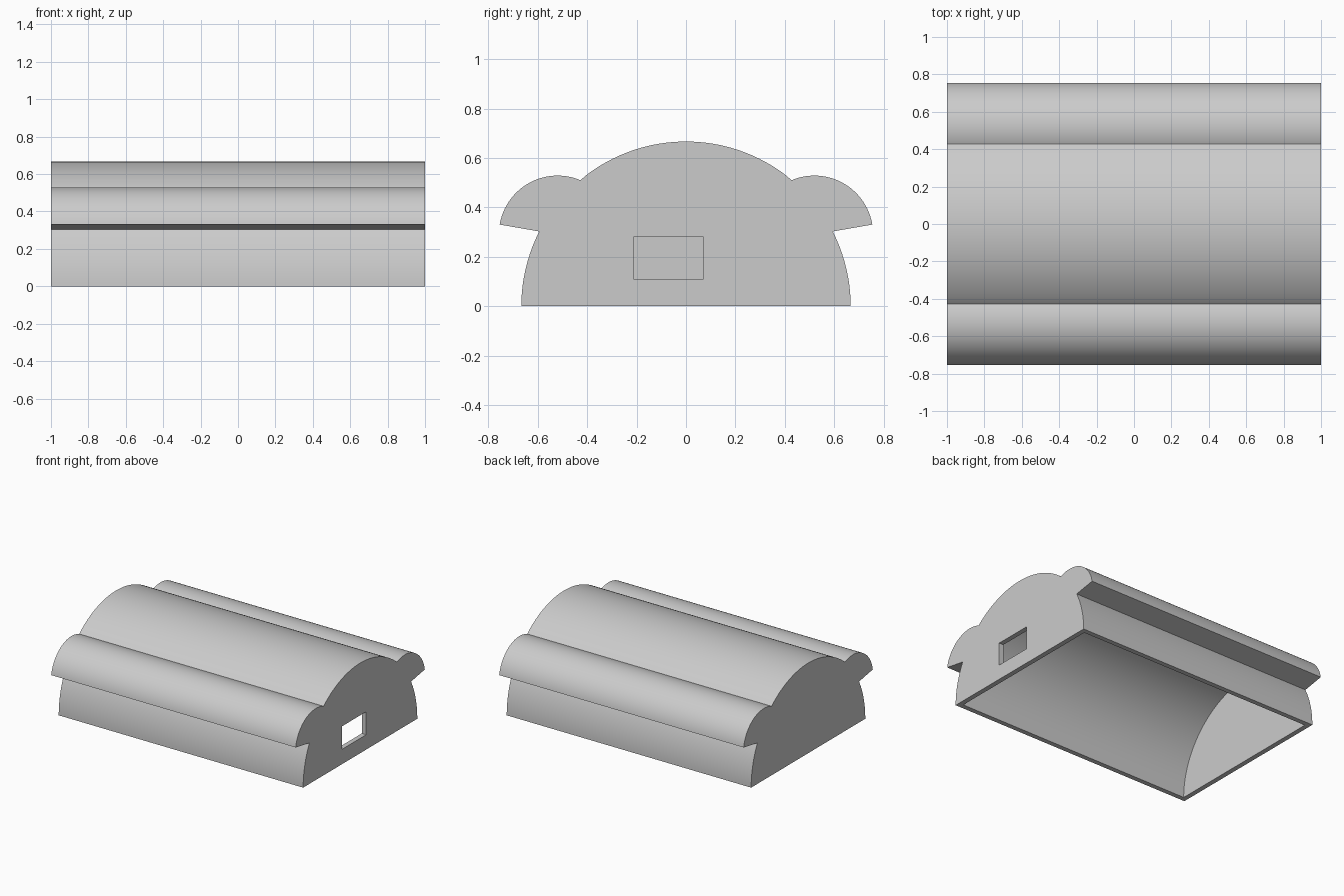
import bpy, bmesh
from math import cos, sin, radians

cube = bpy.data.objects.get("Cube")
if cube:
    bpy.data.objects.remove(cube, do_unlink=True)

RADIUS, WALL = 0.667, 0.036      # main arch and shell thickness
LOBE_Y, LOBE_Z, LOBE_R = 0.52, 0.291, 0.238

grey = bpy.data.materials.new("plain grey")
grey.use_nodes = True
colour = (0.6, 0.6, 0.6, 1)
grey.diffuse_color = colour
grey.node_tree.nodes["Principled BSDF"].inputs["Base Color"].default_value = colour


def arc(cy, cz, r, start, end, steps):
    """Points of an arc in the y-z plane, angles in degrees."""
    angles = [radians(start + (end - start) * i / steps) for i in range(steps + 1)]
    return [(cy + r * cos(a), cz + r * sin(a)) for a in angles]


def extrude_profile(name, profile, x0, x1):
    """Closed y-z profile swept along x."""
    bm = bmesh.new()
    face = bm.faces.new([bm.verts.new((x0, y, z)) for y, z in profile])
    swept = bmesh.ops.extrude_face_region(bm, geom=[face])
    verts = [v for v in swept["geom"] if isinstance(v, bmesh.types.BMVert)]
    bmesh.ops.translate(bm, vec=(x1 - x0, 0, 0), verts=verts)
    bmesh.ops.recalc_face_normals(bm, faces=bm.faces)
    mesh = bpy.data.meshes.new(name)
    bm.to_mesh(mesh)
    bm.free()
    mesh.materials.append(grey)
    obj = bpy.data.objects.new(name, mesh)
    bpy.context.collection.objects.link(obj)
    return obj


# Outer profile: lower wall, tilted half-round lobe, top arch, then its mirror
half = arc(0, 0, RADIUS, 0, 27, 14)
half += arc(LOBE_Y, LOBE_Z, LOBE_R, 9.6, 113, 36)
half += arc(0, 0, RADIUS, 50.2, 90, 20)[1:]
profile = half + [(-y, z) for y, z in reversed(half[:-1])]
shell = extrude_profile("arched_cover", profile, -1, 1)

# Hollow inside, open at the bottom
inner = RADIUS - WALL
cavity = extrude_profile(
    "cavity_cutter",
    arc(0, 0, inner, 0, 180, 90) + [(-inner, -0.1), (inner, -0.1)],
    -1 + WALL, 1 - WALL)

# Rectangular opening through one end wall
window = extrude_profile(
    "window_cutter",
    [(-0.213, 0.11), (0.07, 0.11), (0.07, 0.28), (-0.213, 0.28)],
    0.9, 1.1)

bpy.ops.object.select_all(action="DESELECT")
bpy.context.view_layer.objects.active = shell
shell.select_set(True)
for cutter in (cavity, window):
    cutter.hide_render = True
    cut = shell.modifiers.new(cutter.name, "BOOLEAN")
    cut.operation = "DIFFERENCE"
    cut.solver = "EXACT"
    cut.object = cutter
    bpy.ops.object.modifier_apply(modifier=cut.name)
    bpy.data.objects.remove(cutter, do_unlink=True)

bpy.ops.object.shade_smooth_by_angle(angle=radians(25))
